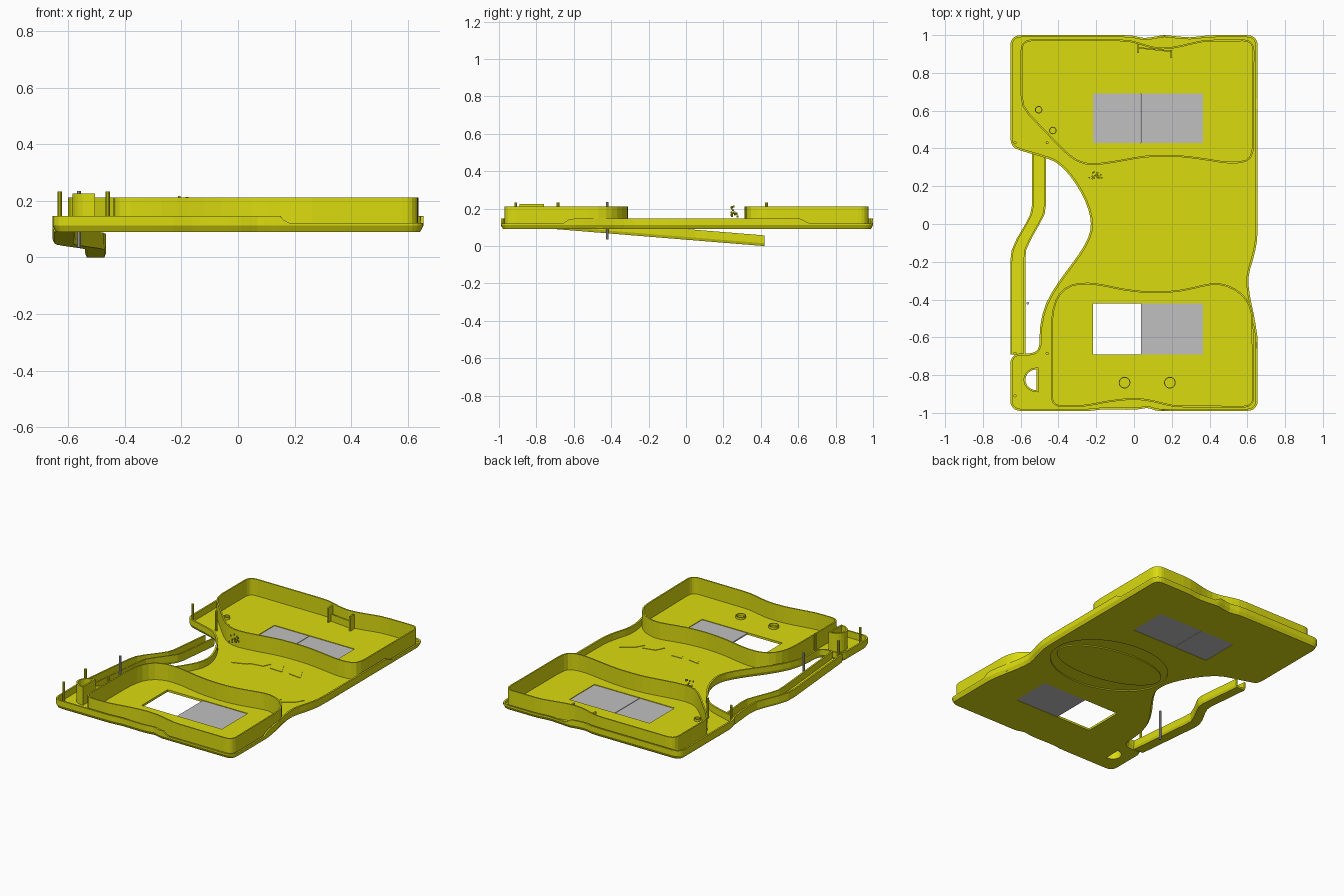
import bpy, bmesh, math, random
from mathutils import Vector

if "Cube" in bpy.data.objects:
    bpy.data.objects.remove(bpy.data.objects["Cube"])

def material(name, rgb):
    m = bpy.data.materials.new(name)
    m.diffuse_color = (*rgb, 1)
    m.use_nodes = True
    m.node_tree.nodes["Principled BSDF"].inputs["Base Color"].default_value = m.diffuse_color
    return m

YELLOW = material("yellow", (0.71, 0.71, 0.005))
GRAY = material("light gray", (0.527, 0.527, 0.527))
FLOOR = 0.104

def make(name, bm, mat):
    bmesh.ops.recalc_face_normals(bm, faces=bm.faces)
    me = bpy.data.meshes.new(name)
    bm.to_mesh(me)
    bm.free()
    me.materials.append(mat)
    ob = bpy.data.objects.new(name, me)
    bpy.context.collection.objects.link(ob)
    return ob

def rounded(pts, r=0.06, n=5):
    """Round every corner of a closed polygon with a small curve."""
    out = []
    P = [Vector(p) for p in pts]
    for i, p in enumerate(P):
        a, b = P[i - 1] - p, P[(i + 1) % len(P)] - p
        s = p + a.normalized() * min(r, a.length * 0.48)
        e = p + b.normalized() * min(r, b.length * 0.48)
        k = n if a.angle(b) < 2.3 else 2
        for j in range(k + 1):
            t = j / k
            out.append(s * (1 - t) ** 2 + p * 2 * t * (1 - t) + e * t * t)
    return out

def inset(pts, d):
    """Offset a closed counter-clockwise polygon inward by d."""
    out = []
    for i, p in enumerate(pts):
        a = (p - pts[i - 1]).normalized()
        b = (pts[(i + 1) % len(pts)] - p).normalized()
        na, nb = Vector((-a.y, a.x)), Vector((-b.y, b.x))
        out.append(p + (na + nb) * d / max(1 + na.dot(nb), 0.5))
    return out

def bridge(bm, A, B):
    for i in range(len(A)):
        j = (i + 1) % len(A)
        bm.faces.new((A[i], A[j], B[j], B[i]))

def ring(bm, pts, z):
    return [bm.verts.new((p[0], p[1], z(p) if callable(z) else z)) for p in pts]

def prism(name, pts, z0, z1, mat=YELLOW):
    bm = bmesh.new()
    A, B = ring(bm, pts, z0), ring(bm, pts, z1)
    bm.faces.new(A)
    bm.faces.new(B)
    bridge(bm, A, B)
    return make(name, bm, mat)

def wall(name, outer, inner, z0, z1, mat=YELLOW):
    bm = bmesh.new()
    R = [ring(bm, p, z) for p, z in ((outer, z0), (outer, z1), (inner, z1), (inner, z0))]
    for i in range(4):
        bridge(bm, R[i], R[(i + 1) % 4])
    return make(name, bm, mat)

def rect(x0, x1, y0, y1):
    return [Vector(p) for p in ((x0, y0), (x1, y0), (x1, y1), (x0, y1))]

def ellipse(cx, cy, rx, ry, n=48, rot=0.0):
    c, s = math.cos(rot), math.sin(rot)
    return [Vector((cx + rx * math.cos(t) * c - ry * math.sin(t) * s,
                    cy + rx * math.cos(t) * s + ry * math.sin(t) * c))
            for t in (2 * math.pi * i / n for i in range(n))]

# Tray body with chamfered bottom edge and stepped rim
outline = rounded([
    (-0.655, -0.99), (-0.22, -0.99), (-0.17, -0.98), (0.02, -0.985), (0.07, -0.97), (0.11, -0.988),
    (0.15, -0.99), (0.17, -0.99), (0.655, -0.99), (0.655, -0.65), (0.655, -0.6), (0.635, -0.48),
    (0.612, -0.38), (0.602, -0.28), (0.63, -0.19), (0.652, -0.1), (0.655, 0), (0.655, 0.62),
    (0.655, 0.65), (0.655, 1.0), (0.38, 1.0), (0.3, 0.985), (0.17, 1.0), (0.15, 1.0),
    (0.05, 0.98), (0.0, 1.0), (-0.655, 1.0), (-0.655, 0.41), (-0.59, 0.385), (-0.45, 0.345),
    (-0.4, 0.32), (-0.34, 0.26), (-0.28, 0.17), (-0.24, 0.08), (-0.225, 0.0), (-0.238, -0.07),
    (-0.29, -0.16), (-0.4, -0.305), (-0.47, -0.42), (-0.5, -0.54), (-0.5, -0.685), (-0.655, -0.685)])

def rim(p):
    f = lambda v: min(max(v, 0), 1)
    return 0.147 - 0.026 * f((p[0] - 0.15) / 0.02) * f((abs(p[1]) - 0.62) / 0.03)

bm = bmesh.new()
inner = inset(outline, 0.011)
rings = [ring(bm, inset(outline, 0.012), 0.09), ring(bm, outline, 0.112), ring(bm, outline, rim),
         ring(bm, inner, rim), ring(bm, inner, FLOOR)]
for A, B in zip(rings, rings[1:]):
    bridge(bm, A, B)
bm.faces.new(rings[0])
bm.faces.new(rings[-1])
tray = make("tray_body", bm, YELLOW)

# Window openings, half-round hole and underside oval recess
half_round = [Vector((-0.515 + 0.06 * math.cos(t), -0.825 + 0.055 * math.sin(t)))
              for t in (math.pi * (0.5 + i / 12) for i in range(13))]
cutters = [
    prism("cut_back_window", rect(-0.218, 0.365, 0.43, 0.69), 0.05, 0.13),
    prism("cut_front_window", rect(-0.218, 0.365, -0.69, -0.42), 0.05, 0.13),
    prism("cut_hole", half_round, 0.05, 0.13),
    wall("cut_oval", ellipse(0.2, 0, 0.39, 0.28, rot=-0.12), ellipse(0.2, 0, 0.365, 0.17, rot=-0.12), 0.05, 0.097)]
bpy.context.view_layer.objects.active = tray
for c in cutters:
    m = tray.modifiers.new("cut", "BOOLEAN")
    m.operation, m.solver, m.object = "DIFFERENCE", "EXACT", c
    bpy.ops.object.modifier_apply(modifier=m.name)
    bpy.data.objects.remove(c)

# Gray display panels
for n, (x0, x1, y0, y1) in {"back_left": (-0.218, 0.034, 0.43, 0.69), "back_right": (0.038, 0.365, 0.43, 0.69),
                            "front_right": (0.036, 0.365, -0.69, -0.42)}.items():
    prism("panel_" + n, rect(x0, x1, y0, y1), 0.092, 0.1, GRAY)

# Two raised compartment walls
back = rounded([(-0.6, 0.977), (-0.6, 0.62), (-0.37, 0.38), (-0.3, 0.325), (-0.22, 0.308), (-0.1, 0.325),
                (0.06, 0.355), (0.24, 0.357), (0.4, 0.335), (0.5, 0.318), (0.6, 0.325), (0.635, 0.37),
                (0.637, 0.977), (0.36, 0.975), (0.25, 0.945), (0.15, 0.93), (0.07, 0.945), (-0.02, 0.977)])
front = rounded([(-0.44, -0.968), (-0.27, -0.97), (-0.12, -0.94), (0.0, -0.928), (0.1, -0.94), (0.2, -0.97),
                 (0.637, -0.972), (0.63, -0.46), (0.6, -0.395), (0.54, -0.34), (0.45, -0.308), (0.37, -0.32),
                 (0.25, -0.35), (0.1, -0.36), (-0.05, -0.345), (-0.18, -0.315), (-0.29, -0.307),
                 (-0.37, -0.335), (-0.42, -0.4), (-0.44, -0.5)])
for n, p in (("back", back), ("front", front)):
    wall(n + "_compartment_wall", p, inset(p, 0.009), FLOOR - 0.004, 0.212)

# Sloping handle, an open channel
bm = bmesh.new()
prev = None
for y, xl, xr in ((-0.69, -0.655, -0.575), (-0.2, -0.655, -0.575), (-0.14, -0.648, -0.572),
                  (-0.08, -0.622, -0.545), (0.0, -0.575, -0.5), (0.05, -0.55, -0.474),
                  (0.1, -0.54, -0.466), (0.42, -0.54, -0.466)):
    z = 0.09 - 0.09 * (y + 0.69) / 1.11
    prof = [(xl + 0.006, 0), (xl, 0.015), (xl, 0.057), (xl + 0.01, 0.057), (xl + 0.01, 0.012),
            (xr - 0.01, 0.012), (xr - 0.01, 0.057), (xr, 0.057), (xr, 0.015), (xr - 0.006, 0)]
    cur = [bm.verts.new((x, y, z + h)) for x, h in prof]
    if prev:
        bridge(bm, prev, cur)
    else:
        bm.faces.new(cur)
    prev = cur
bm.faces.new(prev)
make("handle", bm, YELLOW)

# Half-round tube beside the handle
wall("half_round_tube", inset(half_round, -0.01), half_round, 0.095, 0.225)

# Locating pins
for i, (x, y) in enumerate(((-0.63, 0.43), (-0.46, 0.43), (-0.63, -0.685), (-0.46, -0.685), (-0.63, -0.91))):
    prism(f"pin_{i}", ellipse(x, y, 0.008, 0.008, 10), FLOOR - 0.005, 0.232)
prism("gray_pin", ellipse(-0.562, -0.42, 0.007, 0.007, 10), 0.035, 0.235, GRAY)

# Low bosses on the floor
for i, (x, y, r) in enumerate(((-0.05, -0.84, 0.031), (0.19, -0.84, 0.031), (-0.505, 0.605, 0.02), (-0.43, 0.495, 0.02))):
    wall(f"boss_{i}", ellipse(x, y, r, r, 20), ellipse(x, y, r - 0.005, r - 0.005, 20), FLOOR - 0.003, 0.12)

# Bracket near the back wall
for n, r in (("left", rect(0.016, 0.026, 0.905, 0.95)), ("right", rect(0.192, 0.202, 0.88, 0.92))):
    prism("bracket_" + n, r, FLOOR - 0.003, 0.2)
prism("bracket_bar", [Vector(p) for p in ((0.02, 0.93), (0.2, 0.91), (0.2, 0.917), (0.02, 0.937))], FLOOR - 0.003, 0.15)

# Slanted vent plates in two arcs
def vent(name, x, y, w, h, slope, lean):
    prism(name, [Vector(p) for p in ((x, y), (x + w, y + slope), (x + w + lean, y + slope + h), (x + lean, y + h))],
          FLOOR - 0.002, FLOOR + 0.003)

for i, (x, y, h, s) in enumerate(((-0.125, 0.11, 0.045, 0.035), (-0.03, 0.16, 0.06, 0.015),
                                  (0.11, 0.175, 0.075, -0.003), (0.25, 0.175, 0.075, -0.01))):
    vent(f"back_vent_{i}", x, y, 0.09, h, s, -0.04 if i > 1 else 0.03)
for i, (x, y, h, s) in enumerate(((0.07, -0.235, 0.075, -0.01), (0.19, -0.24, 0.075, 0.003),
                                  (0.31, -0.23, 0.06, 0.02), (0.43, -0.19, 0.05, 0.06))):
    vent(f"front_vent_{i}", x, y, 0.08, h, s, -0.05 if i < 2 else 0.03)

# Cluster of small loose fittings
random.seed(4)
for i in range(22):
    x, y, z = random.gauss(-0.2, 0.018), random.gauss(0.255, 0.012), random.uniform(0.15, 0.21)
    prism(f"fitting_{i}", ellipse(x, y, 0.005, 0.005, 6), z, z + 0.01)
